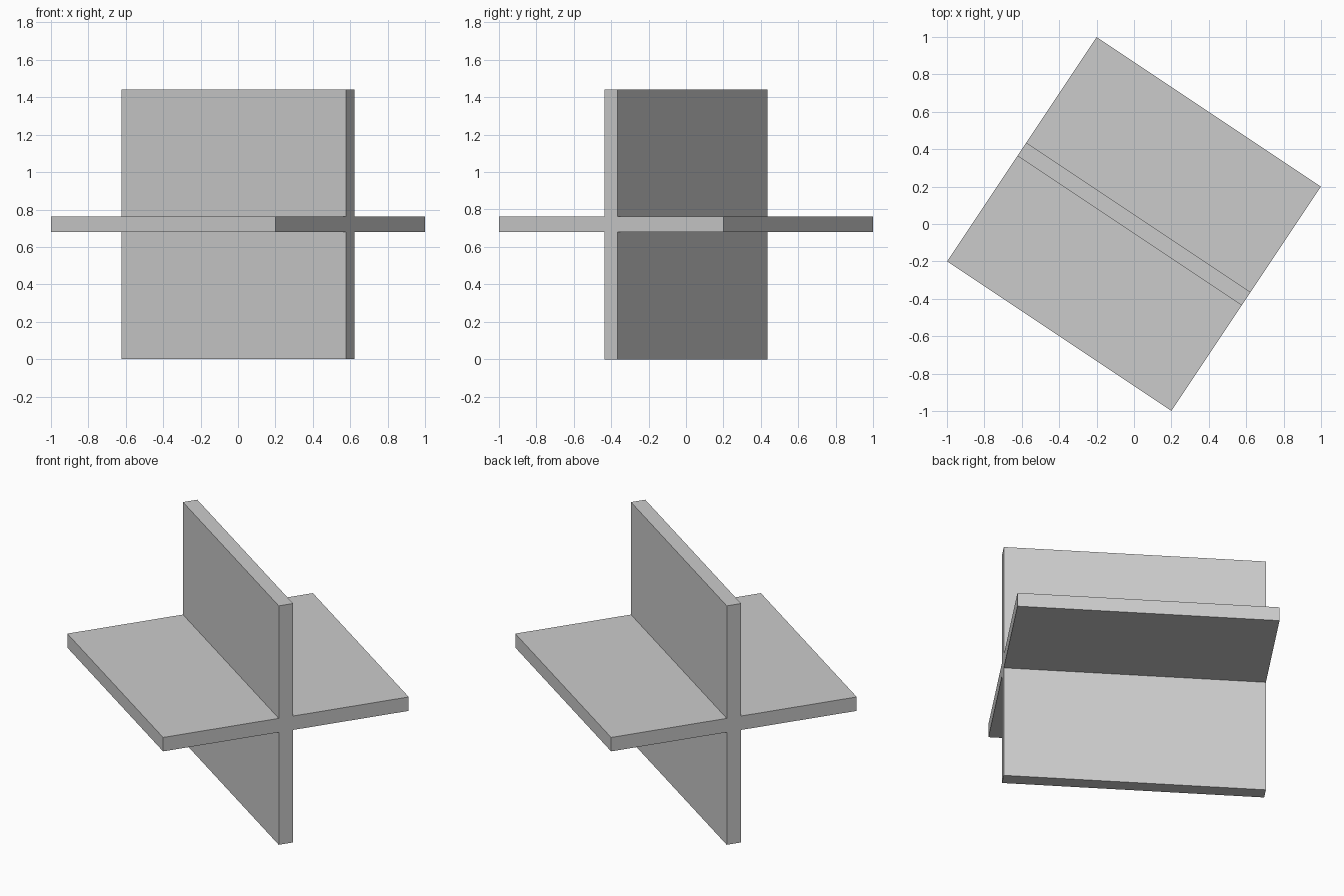
import bpy
import bmesh
from math import atan2
from mathutils import Matrix, Vector

cube = bpy.data.objects.get("Cube")
if cube:
    bpy.data.objects.remove(cube, do_unlink=True)

SIDE = 1.442            # length of each square panel
HALF = SIDE / 2
T = 0.042               # half the panel thickness
TURN = atan2(-0.8, 1.2)  # the panels stand turned about z

# Plain grey finish
grey = bpy.data.materials.new("light grey")
grey.use_nodes = True
colour = (0.6, 0.6, 0.6, 1)
grey.diffuse_color = colour
grey.node_tree.nodes["Principled BSDF"].inputs["Base Color"].default_value = colour

# Cross-shaped profile, one arm repeated by quarter turns
bm = bmesh.new()
verts = []
for quarter in range(4):
    turn = Matrix.Rotation(quarter * atan2(1, 0), 3, "X")
    for y, z in ((HALF, -T), (HALF, T), (T, T)):
        verts.append(bm.verts.new(turn @ Vector((-HALF, y, z))))
profile = bm.faces.new(verts)

# Extrude the profile into two crossing square panels
result = bmesh.ops.extrude_face_region(bm, geom=[profile])
moved = [v for v in result["geom"] if isinstance(v, bmesh.types.BMVert)]
bmesh.ops.translate(bm, verts=moved, vec=(SIDE, 0, 0))
bmesh.ops.recalc_face_normals(bm, faces=bm.faces)

mesh = bpy.data.meshes.new("crossed_panels")
bm.to_mesh(mesh)
bm.free()
mesh.materials.append(grey)
panels = bpy.data.objects.new("crossed_panels", mesh)
panels.location.z = HALF
panels.rotation_euler.z = TURN
bpy.context.collection.objects.link(panels)
